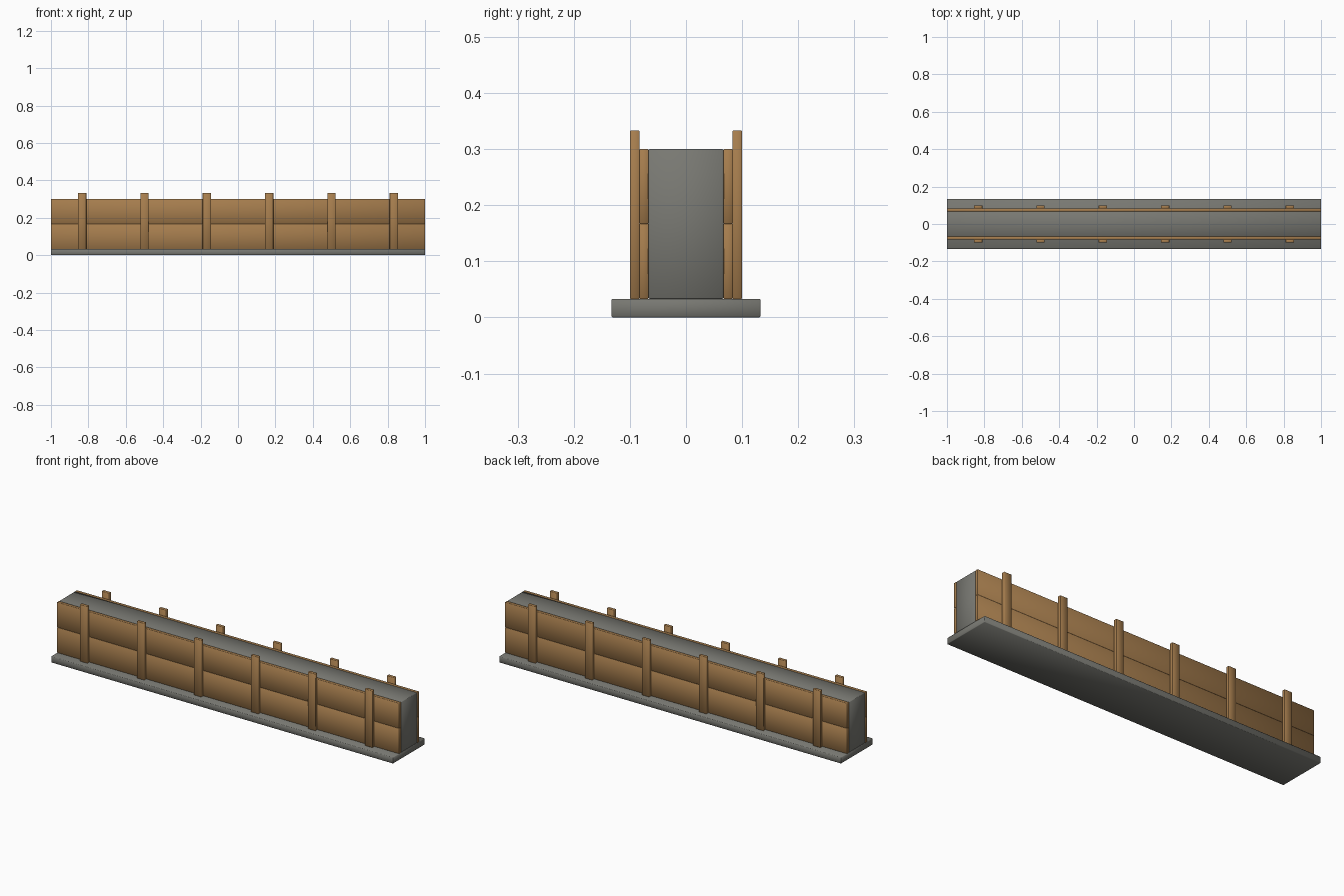
import bpy
import math

cube = bpy.data.objects.get("Cube")
if cube:
    bpy.data.objects.remove(cube, do_unlink=True)


def make_material(name, rgb):
    mat = bpy.data.materials.new(name)
    mat.use_nodes = True
    color = (*rgb, 1.0)
    mat.diffuse_color = color
    mat.node_tree.nodes["Principled BSDF"].inputs["Base Color"].default_value = color
    return mat


def box(name, mat, x, y, z, bevel):
    """Softly bevelled box spanning the (low, high) ranges x, y, z."""
    spans = (x, y, z)
    bpy.ops.mesh.primitive_cube_add(size=1, location=[(a + b) / 2 for a, b in spans])
    obj = bpy.context.object
    obj.name = name
    obj.scale = [b - a for a, b in spans]
    bpy.ops.object.transform_apply(location=False, rotation=False, scale=True)
    obj.data.materials.append(mat)
    mod = obj.modifiers.new("Soft edges", "BEVEL")
    mod.width = bevel
    mod.segments = 1
    bpy.ops.object.modifier_apply(modifier=mod.name)
    bpy.ops.object.shade_smooth_by_angle(angle=math.radians(60))
    return obj


wood = make_material("Formwork wood", (0.38, 0.205, 0.075))
concrete = make_material("Grey concrete", (0.19, 0.19, 0.17))

FULL = (-1, 1)
BASE_TOP, SEAM, WALL_TOP, POST_TOP = 0.033, 0.167, 0.3, 0.333
CORE_Y, BOARD_Y, POST_Y = 0.067, 0.083, 0.1
POST_HALF = 0.022

# Footing slab and the poured wall
box("footing", concrete, FULL, (-0.133, 0.133), (0, BASE_TOP), 0.002)
box("wall_core", concrete, FULL, (-CORE_Y, CORE_Y), (BASE_TOP, WALL_TOP), 0.002)

# Two stacked boards and six upright battens on each side
for side, sign in (("front", -1), ("back", 1)):
    board_span = sorted((sign * CORE_Y, sign * BOARD_Y))
    post_span = sorted((sign * BOARD_Y, sign * POST_Y))
    box(f"{side}_lower_board", wood, FULL, board_span, (BASE_TOP, SEAM), 0.001)
    box(f"{side}_upper_board", wood, FULL, board_span, (SEAM, WALL_TOP), 0.001)
    for i in range(6):
        x = (2 * i - 5) / 6
        box(f"{side}_batten_{i + 1}", wood, (x - POST_HALF, x + POST_HALF),
            post_span, (BASE_TOP, POST_TOP), 0.001)
